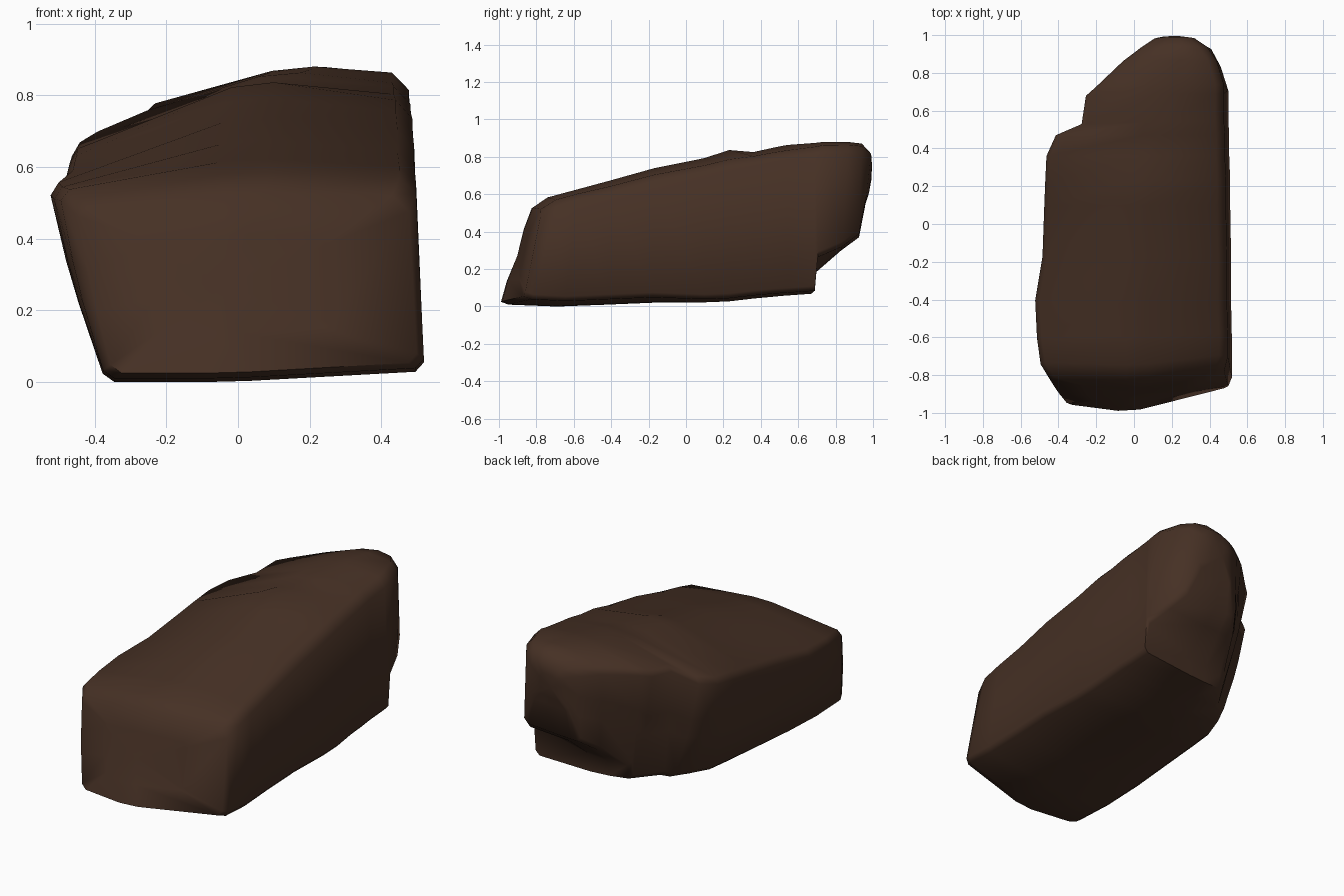
import bpy, bmesh
from mathutils import Vector

if "Cube" in bpy.data.objects:
    bpy.data.objects.remove(bpy.data.objects["Cube"])

# one flat colour for the stone
brown = bpy.data.materials.new("dark brown stone")
brown.diffuse_color = (0.061, 0.030, 0.018, 1)
brown.use_nodes = True
brown.node_tree.nodes["Principled BSDF"].inputs["Base Color"].default_value = brown.diffuse_color

# cross-sections, front to back:
# y bottom, y top, left bottom, left top, right, z bottom, z left, z ridge, z right
SECTIONS = [
    (-1.00, -0.83, -0.35, -0.45, 0.50, 0.025, 0.49, 0.53, 0.52),
    (-0.96, -0.75, -0.37, -0.50, 0.52, 0.01, 0.535, 0.585, 0.57),
    (-0.70, -0.60, -0.37, -0.52, 0.52, 0.00, 0.54, 0.625, 0.60),
    (-0.42, -0.40, -0.37, -0.53, 0.515, 0.01, 0.55, 0.68, 0.64),
    (-0.18, -0.17, -0.36, -0.49, 0.515, 0.02, 0.58, 0.745, 0.70),
    (0.10, 0.10, -0.35, -0.48, 0.51, 0.035, 0.62, 0.80, 0.75),
    (0.23, 0.23, -0.34, -0.475, 0.51, 0.04, 0.64, 0.845, 0.78),
    (0.36, 0.36, -0.30, -0.47, 0.505, 0.055, 0.66, 0.83, 0.80),
    (0.47, 0.47, -0.25, -0.42, 0.505, 0.065, 0.69, 0.855, 0.82),
    (0.55, 0.54, -0.20, -0.28, 0.50, 0.07, 0.75, 0.87, 0.83),
    (0.69, 0.69, -0.10, -0.26, 0.50, 0.08, 0.77, 0.88, 0.85),
    (0.70, 0.74, -0.10, -0.21, 0.50, 0.16, 0.78, 0.885, 0.86),
    (0.83, 0.87, -0.02, -0.06, 0.46, 0.30, 0.80, 0.885, 0.86),
    (0.925, 0.94, 0.04, 0.04, 0.41, 0.37, 0.79, 0.88, 0.85),
    (0.96, 0.99, 0.10, 0.11, 0.34, 0.55, 0.78, 0.82, 0.81),
]


def ring(s):
    """Seven-cornered section with each corner cut off."""
    yb, yt, lb, lt, r, zb, zl, zm, zr = s
    xb = (lb + r) / 2 - 0.1
    xm = 0.02 + 0.24 * max(0, yb - 0.15)
    # the base tilts slightly, and more above the rear undercut
    zrb = zb + (0.01 if yb < 0 else -0.015 if yb < 0.695 else 0.09 if yb < 0.75 else 0)
    outline = [(lb, zb, 0.025), (lb + (lt - lb) * 0.6, (zb + zl) / 2, 0.06),
               (lt, zl, 0.03), (xm, zm, 0.06), (r - 0.025, zr, 0.045),
               (r, zrb + 0.02, 0.025), (xb, min(zb, zrb), 0.06)]
    fade = min(1, max(0, (-0.55 - yb) / 0.4))
    pts = []
    for x, z, c in outline:
        t = (z - zb) / (zm - zb)
        y = yb + (yt - yb) * t
        # the front is bowed, swept back at both ends
        y += fade * (1 - 0.5 * t) * (0.26 * max(0, x) + 0.13 * max(0, -x))
        # the rear base corner is swept forward on the left
        if 0.5 < yb < 0.75:
            y -= (1 - t) * 0.12 * max(0, 0.3 - x)
        pts.append(Vector((x, y, z)))
    cut = []
    n = len(pts)
    for i, p in enumerate(pts):
        for q in (pts[i - 1], pts[(i + 1) % n]):
            d = q - p
            cut.append(p + d * min(0.3, outline[i][2] / d.length))
    return cut


def cap(bm, loop, push):
    """Close an end with a smaller ring and a centre point."""
    c = sum((v.co for v in loop), Vector()) / len(loop)
    inner = [bm.verts.new(v.co.lerp(c, 0.45) + Vector((0, push, 0))) for v in loop]
    centre = bm.verts.new(c + Vector((0, push * 1.4, 0)))
    n = len(loop)
    for i in range(n):
        j = (i + 1) % n
        bm.faces.new((loop[i], loop[j], inner[j], inner[i]))
        bm.faces.new((inner[i], inner[j], centre))


# boulder: loft through the sections
bm = bmesh.new()
rings = [[bm.verts.new(p) for p in ring(s)] for s in SECTIONS]
for a, b in zip(rings, rings[1:]):
    for i in range(len(a)):
        j = (i + 1) % len(a)
        bm.faces.new((a[i], a[j], b[j], b[i]))
cap(bm, rings[0], -0.022)
cap(bm, rings[-1], 0.012)
bmesh.ops.recalc_face_normals(bm, faces=bm.faces)
mesh = bpy.data.meshes.new("boulder")
bm.to_mesh(mesh)
bm.free()
mesh.materials.append(brown)
boulder = bpy.data.objects.new("boulder", mesh)
bpy.context.collection.objects.link(boulder)
bpy.context.view_layer.objects.active = boulder
boulder.select_set(True)
bpy.ops.object.shade_smooth_by_angle(angle=1.1)
